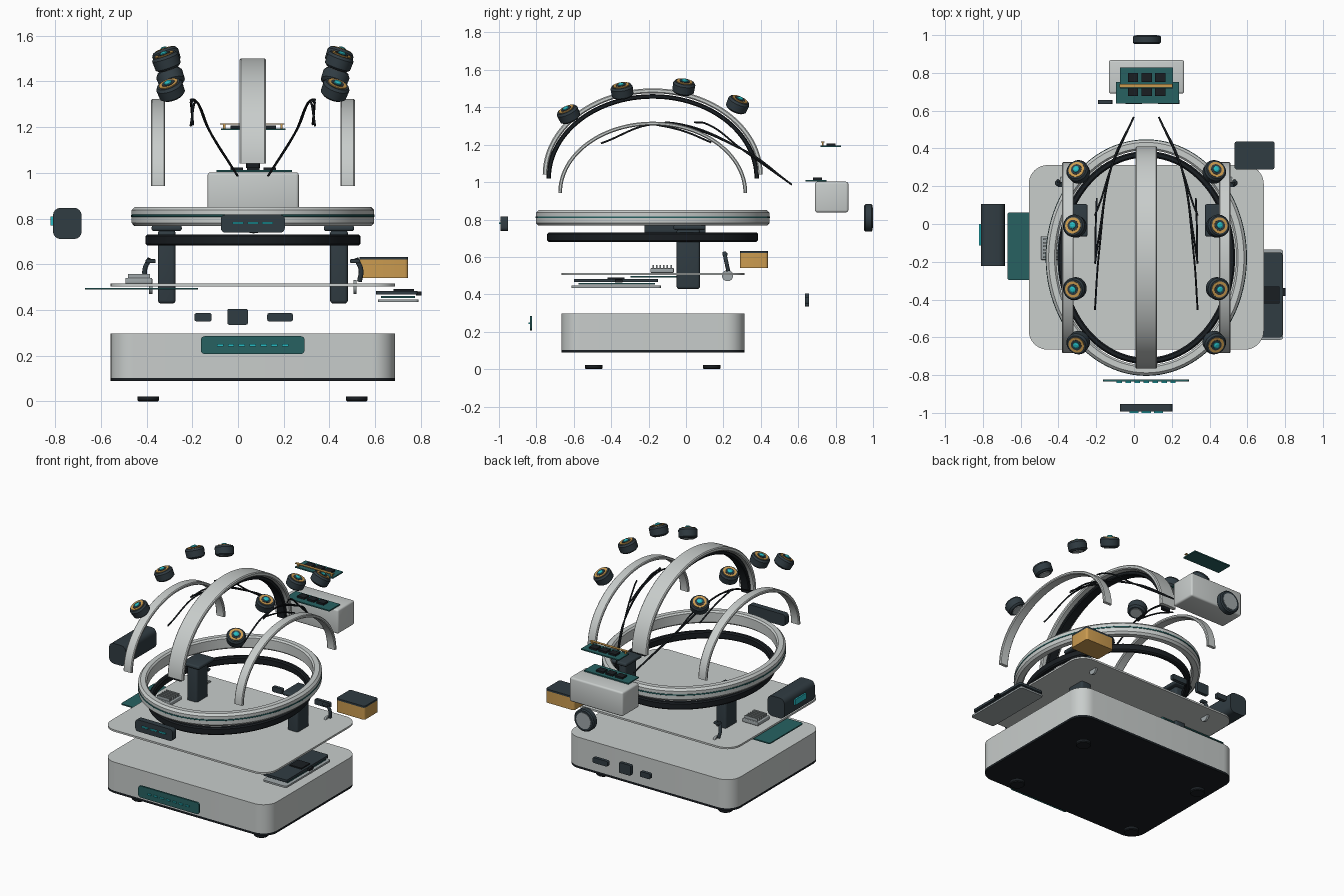
import bpy, bmesh
from math import sin, cos, pi, radians
from mathutils import Vector

if "Cube" in bpy.data.objects:
    bpy.data.objects.remove(bpy.data.objects["Cube"])

CX, CY = 0.065, -0.178   # shared centre of the headset and dock


def mat(name, r, g, b):
    m = bpy.data.materials.new(name)
    m.diffuse_color = (r, g, b, 1)
    m.use_nodes = True
    m.node_tree.nodes["Principled BSDF"].inputs["Base Color"].default_value = m.diffuse_color
    return m


LIGHT = mat("shell_light", 0.58, 0.61, 0.60)
DARK = mat("graphite", 0.03, 0.045, 0.055)
BLACK = mat("rubber_black", 0.01, 0.013, 0.016)
TEAL = mat("board_teal", 0.02, 0.12, 0.12)
CYAN = mat("glow_cyan", 0.02, 0.5, 0.55)
GOLD = mat("contact_gold", 0.6, 0.33, 0.08)
METAL = mat("metal_grey", 0.35, 0.39, 0.4)


def finish(name, bm, m):
    bmesh.ops.recalc_face_normals(bm, faces=bm.faces)
    me = bpy.data.meshes.new(name)
    bm.to_mesh(me)
    bm.free()
    ob = bpy.data.objects.new(name, me)
    bpy.context.collection.objects.link(ob)
    me.materials.append(m)
    return ob


def box(name, x, y, z, m, r=0, axis=None, seg=4, wall=0, depth=0):
    """Box from (min, max) spans; r rounds edges along axis (or all); wall/depth hollow it from the top."""
    bm = bmesh.new()
    bmesh.ops.create_cube(bm, size=1)
    for v in bm.verts:
        v.co = [(s[0] + s[1]) / 2 + c * (s[1] - s[0]) for s, c in zip((x, y, z), v.co)]
    if r:
        es = [e for e in bm.edges if axis is None or
              abs((e.verts[0].co - e.verts[1].co).normalized()[axis]) > 0.9]
        bmesh.ops.bevel(bm, geom=es, offset=r, segments=seg, profile=0.5, affect='EDGES')
    if wall:
        bm.normal_update()
        top = [f for f in bm.faces if f.normal.z > 0.9]
        bmesh.ops.inset_region(bm, faces=top, thickness=wall)
        top = bmesh.ops.extrude_face_region(bm, geom=top)
        low = [g for g in top['geom'] if isinstance(g, bmesh.types.BMVert)]
        bmesh.ops.translate(bm, verts=low, vec=(0, 0, -depth))
        bm.normal_update()
        zt = z[1] - 1e-4
        inner = [f for f in bm.faces if f.normal.z > 0.9 and len(f.verts) > 4
                 and f.calc_center_median().z > zt]
        bmesh.ops.delete(bm, geom=inner, context='FACES_ONLY')
    return finish(name, bm, m)


def lathe(name, profile, centre, axis, m, n=32):
    """Revolve (radius, height) points about an axis through centre."""
    bm = bmesh.new()
    q = Vector(axis).to_track_quat('Z', 'Y')
    rows = [[bm.verts.new(Vector(centre) + q @ Vector((r * cos(2 * pi * i / n), r * sin(2 * pi * i / n), h)))
             for i in range(n)] for r, h in profile]
    for a, b in zip(rows, rows[1:]):
        for i in range(n):
            bm.faces.new((a[i], a[(i + 1) % n], b[(i + 1) % n], b[i]))
    bm.faces.new(rows[0])
    bm.faces.new(rows[-1])
    return finish(name, bm, m)


def disc(name, r, h0, h1, centre, axis, m, n=32):
    return lathe(name, [(r, h0), (r, h1)], centre, axis, m, n)


def sweep(name, centre, a, b, profile, m, arch=False, n=96):
    """Sweep (outward, sideways) profile round a flat ellipse, or over a half ellipse in the yz plane."""
    bm = bmesh.new()
    c = Vector(centre)
    rows = []
    for i in range(n + 1 if arch else n):
        t = (pi if arch else 2 * pi) * i / n
        rows.append([bm.verts.new(c + (Vector((h, (a + o) * cos(t), (b + o) * sin(t))) if arch else
                                       Vector(((a + o) * cos(t), (b + o) * sin(t), h)))) for o, h in profile])
    k = len(profile)
    pairs = list(zip(rows, rows[1:])) + ([] if arch else [(rows[-1], rows[0])])
    for p, q in pairs:
        for j in range(k):
            bm.faces.new((p[j], p[(j + 1) % k], q[(j + 1) % k], q[j]))
    if arch:
        bm.faces.new(rows[0])
        bm.faces.new(rows[-1])
    return finish(name, bm, m)


def tube(name, pts, r, m):
    cu = bpy.data.curves.new(name, 'CURVE')
    cu.dimensions = '3D'
    cu.bevel_depth, cu.bevel_resolution, cu.use_fill_caps = r, 2, True
    s = cu.splines.new('BEZIER')
    s.bezier_points.add(len(pts) - 1)
    for bp, p in zip(s.bezier_points, pts):
        bp.co = p
        bp.handle_left_type = bp.handle_right_type = 'AUTO'
    cu.materials.append(m)
    ob = bpy.data.objects.new(name, cu)
    bpy.context.collection.objects.link(ob)


def band(w, t, c):
    """Chamfered strip section: width w, thickness t inward from the path, chamfer c."""
    h = w / 2
    return [(0, -h + c), (0, h - c), (-c, h), (-t + c, h), (-t, h - c), (-t, -h + c), (-t + c, -h), (-c, -h)]


# Dock: open tray, dark lining, bottom plate, feet
BX, BY = (-0.557, 0.687), (-0.665, 0.312)
box("dock_tray", BX, BY, (0.103, 0.297), LIGHT, 0.1, 2, 10, 0.016, 0.185)
box("dock_lining", (-0.54, 0.67), (-0.648, 0.295), (0.112, 0.288), DARK, 0.085, 2, 10, 0.004, 0.168)
box("dock_bottom", BX, BY, (0.088, 0.103), BLACK, 0.1, 2, 10)
for x in (-0.393, 0.52):
    for y in (-0.493, 0.138):
        lathe("dock_foot", [(0.042, 0), (0.047, 0.005), (0.047, 0.022)], (x, y, 0), (0, 0, 1), BLACK)

# Dock lid with side catches
box("dock_lid", BX, BY, (0.503, 0.515), LIGHT, 0.1, 2, 10)
for s in (-1, 1):
    x = CX + s * 0.447
    disc("catch_wheel", 0.03, -0.007, 0.007, (x, 0.222, 0.5), (1, 0, 0), METAL)
    tube("catch_lever", [(x + s * 0.005, 0.205, 0.625), (x + s * 0.026, 0.215, 0.575), (x + s * 0.02, 0.226, 0.525)], 0.011, DARK)
    box("catch_handle", (x - 0.022, x + 0.022), (0.195, 0.222), (0.605, 0.622), DARK, 0.005)

# Front display strip and rear sockets
box("front_display", (-0.163, 0.292), (-0.835, -0.823), (0.207, 0.285), TEAL, 0.018, 1)
for i in range(7):
    x = -0.078 + i * 0.0475
    box("display_dash", (x - 0.014, x + 0.014), (-0.842, -0.834), (0.241, 0.25), CYAN)
for x0, x1, z0, z1 in ((-0.19, -0.115, 0.35, 0.386), (-0.046, 0.043, 0.335, 0.405), (0.128, 0.24, 0.35, 0.386)):
    box("rear_socket", (x0, x1), (0.635, 0.657), (z0, z1), DARK, 0.008, 1)

# Support posts with cradle heads
for s in (-1, 1):
    x = CX + s * 0.377
    box("support_post", (x - 0.039, x + 0.039), (-0.05, 0.075), (0.428, 0.75), DARK, 0.015)
    box("post_head", (x - 0.066, x + 0.066), (-0.067, 0.105), (0.745, 0.77), DARK, 0.01)

# Charging board and heat sink
box("charging_board", (-0.67, -0.175), (-0.297, 0.062), (0.489, 0.497), TEAL, 0.012, 2)
box("heat_sink_base", (-0.493, -0.375), (-0.19, -0.065), (0.515, 0.54), METAL, 0.005)
for i in range(6):
    y = -0.175 + i * 0.019
    box("heat_sink_fin", (-0.482, -0.386), (y - 0.004, y + 0.004), (0.538, 0.558), METAL)

# Side processing module: tray, board, lid, chip
box("module_tray", (0.613, 0.79), (-0.613, -0.135), (0.434, 0.446), METAL, 0.015, 2)
box("module_board", (0.625, 0.775), (-0.575, -0.165), (0.452, 0.46), TEAL)
box("module_lid", (0.605, 0.785), (-0.6, -0.15), (0.467, 0.483), DARK, 0.012, 2)
box("module_chip", (0.68, 0.77), (-0.42, -0.33), (0.482, 0.491), BLACK)
box("module_plug", (0.78, 0.803), (-0.38, -0.34), (0.464, 0.48), BLACK)

# Battery
box("battery", (0.532, 0.745), (0.288, 0.438), (0.54, 0.62), GOLD, 0.015, 2)
box("battery_cap", (0.532, 0.745), (0.288, 0.438), (0.62, 0.632), DARK, 0.015, 2)

# Headband ring, seam and cushion ring
prof = [(0, -0.028), (0, 0.028), (-0.014, 0.042), (-0.045, 0.042), (-0.055, 0.032), (-0.055, -0.032), (-0.045, -0.042), (-0.012, -0.042)]
sweep("headband_ring", (CX, CY, 0.809), 0.531, 0.624, prof, LIGHT)
sweep("headband_seam", (CX, CY, 0.812), 0.533, 0.626, band(0.009, 0.006, 0.001), TEAL)
sweep("cushion_ring", (CX, CY, 0.706), 0.47, 0.564, band(0.05, 0.034, 0.008), BLACK)

# Arches over the head
sweep("centre_arch", (CX, CY, 1.04), 0.588, 0.461, band(0.116, 0.026, 0.006), LIGHT, True, 64)
sweep("centre_arch_liner", (CX, CY, 1.02), 0.568, 0.45, band(0.062, 0.024, 0.005), BLACK, True, 64)
for s in (-1, 1):
    sweep("side_arch", (CX + s * 0.415, CY, 0.943), 0.505, 0.38, band(0.062, 0.02, 0.005), LIGHT, True, 64)

# Sensor pods, aimed outward from the head
for s in (-1, 1):
    for dx, y, z in ((0.36, -0.628, 1.363), (0.378, -0.342, 1.488), (0.378, -0.012, 1.508), (0.36, 0.276, 1.415)):
        p = Vector((CX + s * dx, y, z))
        ax = p - Vector((CX, CY, 0.4))
        lathe("sensor_pod", [(0.046, -0.034), (0.058, -0.024), (0.06, 0.018), (0.052, 0.03)], p, ax, DARK)
        lathe("sensor_base", [(0.036, -0.038), (0.036, -0.03)], p, ax, METAL)
        disc("sensor_ring", 0.043, 0.028, 0.034, p, ax, GOLD)
        disc("sensor_well", 0.029, 0.03, 0.036, p, ax, DARK)
        lathe("sensor_tip", [(0.019, 0.03), (0.017, 0.04), (0.009, 0.045)], p, ax, CYAN, 20)

# Wiring from the rear unit to the sensors
for s in (-1, 1):
    root = (CX + s * 0.067, 0.565, 0.987)
    for ye, ze, top in ((-0.455, 1.207, -0.15), (-0.21, 1.307, -0.06), (0.045, 1.32, 0.1)):
        tube("sensor_wire", [root, (CX + s * 0.185, 0.3, 1.175), (CX + s * 0.25, top, 1.295 + (0.02 if ye > -0.3 else 0.015)),
                             (CX + s * 0.272, ye, ze)], 0.005, BLACK)
    tube("branch_wire", [(CX + s * 0.27, -0.2, 1.315), (CX + s * 0.268, -0.02, 1.275), (CX + s * 0.262, 0.135, 1.212)], 0.005, BLACK)

# Left side module with indicator
box("left_module", (-0.81, -0.684), (-0.222, 0.105), (0.71, 0.847), DARK, 0.034, 1, 4)
box("left_indicator", (-0.82, -0.808), (-0.115, 0.0), (0.77, 0.808), CYAN)

# Front badge with dashes
box("front_badge", (-0.075, 0.205), (-0.992, -0.953), (0.738, 0.817), DARK, 0.02, 1)
for i in range(3):
    x = 0 + i * 0.065
    box("badge_dash", (x - 0.024, x + 0.024), (-1.0, -0.99), (0.775, 0.784), CYAN)

# Rear unit housing, adjuster dial
box("rear_housing", (-0.133, 0.266), (0.69, 0.868), (0.838, 1.002), LIGHT, 0.012, None, 3)
lathe("adjuster_dial", [(0.066, -0.024), (0.074, -0.016), (0.074, 0.016), (0.066, 0.022)], (0.068, 0.976, 0.809), (0, 1, 0), DARK)
disc("dial_cap", 0.054, 0.02, 0.025, (0.068, 0.975, 0.809), (0, 1, 0), METAL)

# Stacked rear circuit boards
for name, xs, ys, z, yc in (("lower_board", (-0.095, 0.237), (0.638, 0.752), 1.004, 0.702),
                            ("upper_board", (-0.075, 0.207), (0.718, 0.828), 1.187, 0.775)):
    box(name, xs, ys, (z, z + 0.008), TEAL)
    for x in (-0.005, 0.067, 0.139):
        box(name + "_chip", (x - 0.027, x + 0.027), (yc - 0.024, yc + 0.024), (z + 0.007, z + 0.02), BLACK)
box("contact_strip", (-0.078, 0.203), (0.722, 0.74), (1.211, 1.216), GOLD)
for x in (-0.06, 0.19):
    box("board_spacer", (x - 0.005, x + 0.005), (0.726, 0.736), (1.194, 1.212), GOLD)

# Smooth the rounded surfaces, keep hard edges
bpy.ops.object.select_all(action='DESELECT')
for ob in bpy.data.objects:
    if ob.type == 'MESH':
        ob.select_set(True)
        bpy.context.view_layer.objects.active = ob
bpy.ops.object.shade_smooth_by_angle(angle=radians(32))
